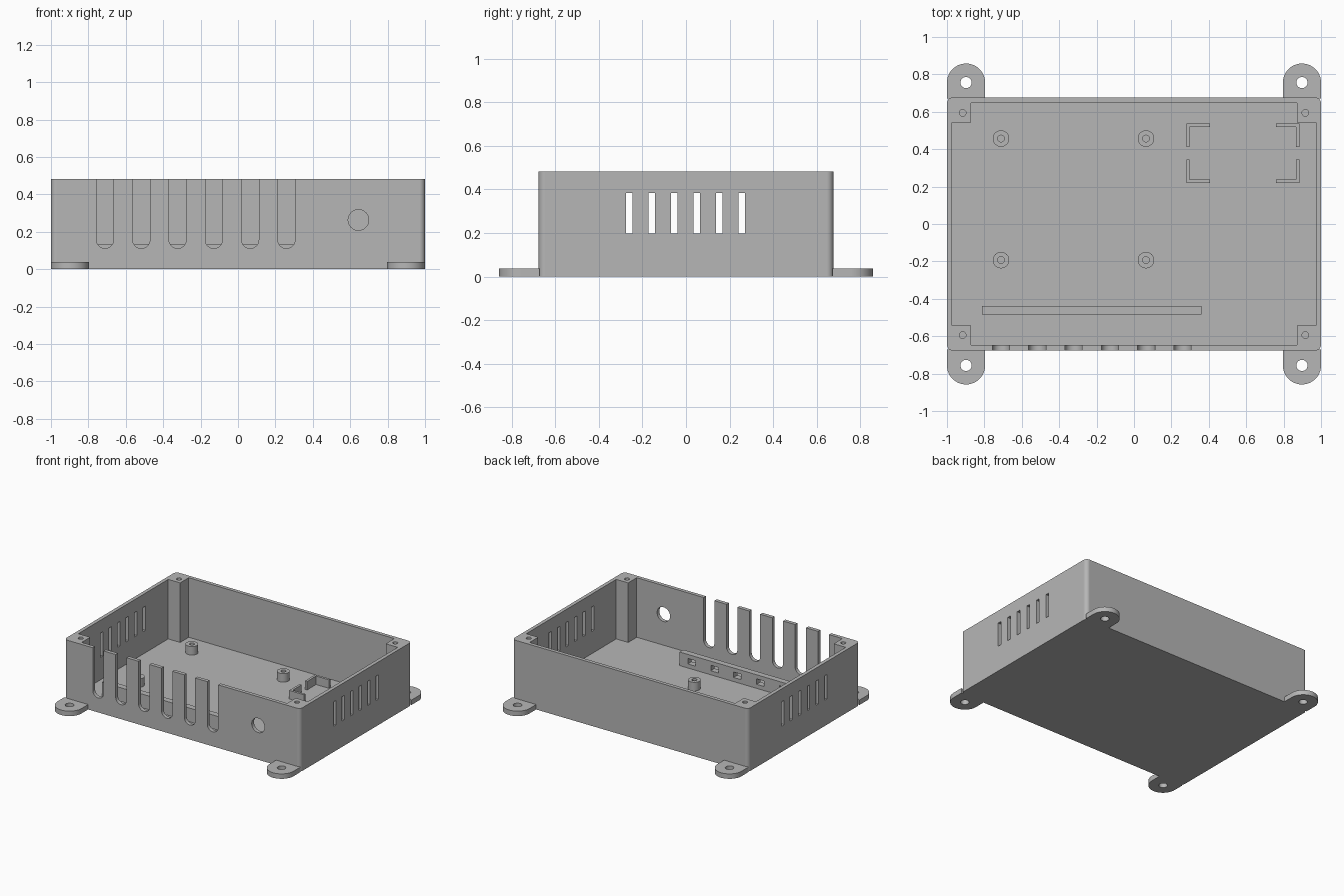
import bpy, bmesh, math
from mathutils import Vector

if "Cube" in bpy.data.objects:
    bpy.data.objects.remove(bpy.data.objects["Cube"], do_unlink=True)

GREY = (0.47, 0.47, 0.47, 1)
mat = bpy.data.materials.new("plain grey")
mat.use_nodes = True
mat.diffuse_color = GREY
mat.node_tree.nodes["Principled BSDF"].inputs["Base Color"].default_value = GREY

HX, HY, HEIGHT = 1.0, 0.676, 0.483
WALL, FLOOR = 0.028, 0.027
PORTS = [-0.711 + 0.194 * i for i in range(6)]
SIDES = (-1, 1)


def arc(cx, cy, r, start, end, n):
    return [(cx + r * math.cos(math.radians(start + (end - start) * i / n)),
             cy + r * math.sin(math.radians(start + (end - start) * i / n)))
            for i in range(n + 1)]


def circle(cx, cy, r, n=40):
    return arc(cx, cy, r, 0, 360, n)[:-1]


def rect(x0, x1, y0, y1):
    return [(x0, y0), (x1, y0), (x1, y1), (x0, y1)]


def prism(name, outlines, lo, hi, axis="z"):
    """Extrude flat outlines along an axis into one object."""
    place = {"x": lambda a, b, h: (h, a, b),
             "y": lambda a, b, h: (a, h, b),
             "z": lambda a, b, h: (a, b, h)}[axis]
    step = Vector(place(0, 0, hi - lo))
    bm = bmesh.new()
    for outline in outlines:
        face = bm.faces.new([bm.verts.new(place(a, b, lo)) for a, b in outline])
        out = bmesh.ops.extrude_face_region(bm, geom=[face])
        bmesh.ops.translate(bm, vec=step, verts=[
            v for v in out["geom"] if isinstance(v, bmesh.types.BMVert)])
    bmesh.ops.recalc_face_normals(bm, faces=bm.faces)
    mesh = bpy.data.meshes.new(name)
    bm.to_mesh(mesh)
    bm.free()
    mesh.materials.append(mat)
    obj = bpy.data.objects.new(name, mesh)
    bpy.context.collection.objects.link(obj)
    return obj


def activate(obj):
    bpy.ops.object.select_all(action="DESELECT")
    obj.select_set(True)
    bpy.context.view_layer.objects.active = obj


def cut(obj, cutter):
    cutter.hide_render = True
    mod = obj.modifiers.new("cut", "BOOLEAN")
    mod.operation, mod.solver, mod.object = "DIFFERENCE", "EXACT", cutter
    activate(obj)
    bpy.ops.object.modifier_apply(modifier=mod.name)
    bpy.data.objects.remove(cutter, do_unlink=True)


def finish(obj):
    activate(obj)
    bpy.ops.object.shade_smooth_by_angle(angle=math.radians(30))
    mod = obj.modifiers.new("crisp flats", "WEIGHTED_NORMAL")
    mod.keep_sharp = True


# Open box with rounded vertical edges
r = 0.03
shell = []
for sx, sy, a in ((1, 1, 0), (-1, 1, 90), (-1, -1, 180), (1, -1, 270)):
    shell += arc(sx * (HX - r), sy * (HY - r), r, a, a + 90, 8)
case = prism("case_shell", [shell], 0, HEIGHT)

# Cavity leaves a square screw post in each corner
ix, iy, px, py = HX - WALL, HY - WALL, 0.871, 0.544
cavity = [(ix, -py), (ix, py), (px, py), (px, iy), (-px, iy), (-px, py),
          (-ix, py), (-ix, -py), (-px, -py), (-px, -iy), (px, -iy), (px, -py)]
cut(case, prism("cavity_cutter", [cavity], FLOOR, 0.7))
cut(case, prism("post_hole_cutter",
                [circle(sx * 0.916, sy * 0.594, 0.018, 24) for sx in SIDES for sy in SIDES],
                0.2, 0.7))

# Cable slots and round opening in the front wall
hw = 0.046
slots = [arc(x, 0.157, hw, 180, 360, 20) + [(x + hw, 0.7), (x - hw, 0.7)] for x in PORTS]
cut(case, prism("front_cutter", slots + [circle(0.644, 0.263, 0.055)], -0.75, -0.6, "y"))

# Vent slots through both side walls
vents = [rect(y - 0.015, y + 0.015, 0.198, 0.384)
         for y in (-0.26 + 0.103 * i for i in range(6))]
cut(case, prism("vent_cutter", vents, -1.2, 1.2, "x"))
finish(case)

# Mounting ears
for sx, nx in ((-1, "right"), (1, "left")):
    for sy, ny in ((-1, "front"), (1, "back")):
        cx, cy, er = sx * 0.898, sy * 0.756, 0.102
        start = 0 if sy > 0 else 180
        outline = arc(cx, cy, er, start, start + 180, 32)
        outline += [(cx - sy * er, sy * 0.672), (cx + sy * er, sy * 0.672)]
        ear = prism(f"mounting_ear_{ny}_{nx}", [outline], 0, 0.038)
        cut(ear, prism("ear_hole_cutter", [circle(cx, cy, 0.03)], -0.1, 0.1))
        finish(ear)

# Board standoffs
for i, (x, y) in enumerate((x, y) for x in (-0.711, 0.064) for y in (-0.193, 0.457)):
    post = prism(f"standoff_{i + 1}", [circle(x, y, 0.044)], FLOOR - 0.005, 0.092)
    cut(post, prism("standoff_hole_cutter", [circle(x, y, 0.018, 24)], FLOOR, 0.2))
    finish(post)

# Cable tie rail with a window behind every slot
rail = prism("cable_tie_rail", [rect(-0.813, 0.361, -0.484, -0.438)], FLOOR - 0.005, 0.131)
cut(rail, prism("rail_window_cutter",
                [rect(x - 0.032, x + 0.032, 0.058, 0.1) for x in PORTS], -0.6, -0.3, "y"))
finish(rail)

# Corner brackets holding a small module
arm, t = 0.126, 0.018
for i, (x, y, sx, sy) in enumerate(((0.28, 0.219, 1, 1), (0.885, 0.219, -1, 1),
                                    (0.28, 0.537, 1, -1), (0.885, 0.537, -1, -1))):
    ell = [(0, 0), (arm, 0), (arm, t), (t, t), (t, arm), (0, arm)]
    finish(prism(f"module_bracket_{i + 1}",
                 [[(x + sx * a, y + sy * b) for a, b in ell]], FLOOR - 0.005, 0.092))
